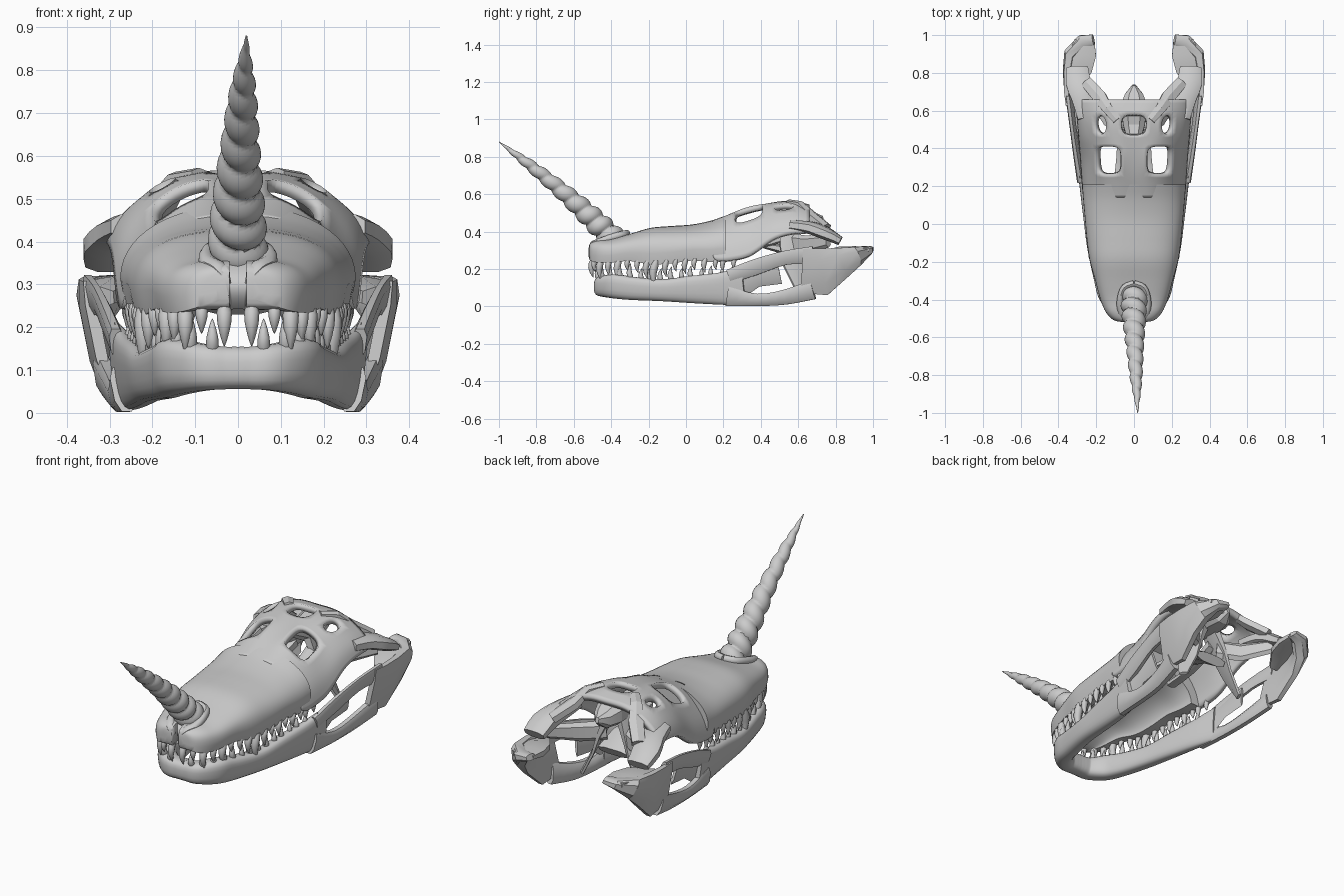
import bpy, bmesh, math
from mathutils import Vector

old = bpy.data.objects.get("Cube")
if old:
    bpy.data.objects.remove(old)

bone = bpy.data.materials.new("bone_grey")
bone.use_nodes = True
GREY = (0.6, 0.6, 0.6, 1)
bone.diffuse_color = GREY
bone.node_tree.nodes["Principled BSDF"].inputs["Base Color"].default_value = GREY


def finish(name, bm, angle=40, mirror=False, mods=()):
    bmesh.ops.recalc_face_normals(bm, faces=bm.faces)
    me = bpy.data.meshes.new(name)
    bm.to_mesh(me)
    bm.free()
    ob = bpy.data.objects.new(name, me)
    bpy.context.collection.objects.link(ob)
    me.materials.append(bone)
    if mirror:
        ob.modifiers.new("Mirror", 'MIRROR')
    for kind, settings in mods:
        m = ob.modifiers.new(kind.title(), kind)
        for key, value in settings.items():
            setattr(m, key, value)
    bpy.ops.object.select_all(action='DESELECT')
    ob.select_set(True)
    bpy.context.view_layer.objects.active = ob
    bpy.ops.object.shade_smooth_by_angle(angle=math.radians(angle))
    return ob


def spline(pts, steps):
    """Smooth curve through tuples of any length."""
    v = [Vector(p) for p in pts]
    v = [2 * v[0] - v[1]] + v + [2 * v[-1] - v[-2]]
    out = []
    for i in range(1, len(v) - 2):
        a, b, c, d = v[i - 1:i + 3]
        for k in range(steps):
            t = k / steps
            out.append(b + (c - a) * t / 2 + (a - 2.5 * b + 2 * c - d / 2) * t * t
                       + (1.5 * b - a / 2 - 1.5 * c + d / 2) * t ** 3)
    return out + [v[-2]]


def loft(bm, rings):
    """Skin closed rings of points and cap both ends."""
    rows = [[bm.verts.new(p) for p in r] for r in rings]
    n = len(rows[0])
    for r, s in zip(rows, rows[1:]):
        for i in range(n):
            bm.faces.new((r[i], r[(i + 1) % n], s[(i + 1) % n], s[i]))
    bm.faces.new(rows[0])
    bm.faces.new(rows[-1])


def power(v, e):
    return math.copysign(abs(v) ** e, v)


def strut(name, pts, sides=10, steps=3, lean=0, square=0.75, mirror=True, angle=40):
    """Bone bar through points of (x, y, z, width, height)."""
    path = spline(pts, steps)
    rings = []
    for i, p in enumerate(path):
        q, r = path[max(i - 1, 0)], path[min(i + 1, len(path) - 1)]
        d = Vector(r[:3]) - Vector(q[:3])
        side = d.cross(Vector((0, 0, 1))).normalized()
        up = side.cross(d).normalized()
        ring = []
        for k in range(sides):
            a = math.tau * (k + 0.5) / sides
            c = Vector(p[:3]) + side * power(math.cos(a), square) * p[3] / 2
            c += up * power(math.sin(a), square) * p[4] / 2
            c.x += lean * (c.z - p[2])
            ring.append(c)
        rings.append(ring)
    bm = bmesh.new()
    loft(bm, rings)
    return finish(name, bm, angle, mirror)


# Snout: arched shell with a hollow palate (y, half width, top, lip, palate depth)
snout_stations = [
    (-.52, .05, .315, .265, .0), (-.51, .105, .34, .245, .0), (-.47, .147, .355, .235, .005),
    (-.40, .178, .362, .235, .03), (-.30, .205, .388, .243, .06), (-.19, .235, .42, .225, .09),
    (-.08, .25, .43, .23, .10), (.03, .26, .438, .245, .10), (.13, .269, .458, .238, .12),
    (.21, .275, .485, .24, .14)]
rings = []
N = 26
for y, hw, top, lip, depth in spline(snout_stations, 4):
    mid = lip + (top - lip) * 0.3
    # The muzzle is boxy and the cheeks grow rounder toward the back
    box = max(.62, min(.95, .85 + y * .5))
    ring = [Vector((hw * .95, y, lip))]
    for k in range(N + 1):
        a = math.pi * k / N
        ring.append(Vector((hw * power(math.cos(a), box), y,
                            mid + (top - mid) * power(math.sin(a), box))))
    ring.append(Vector((-hw * .95, y, lip)))
    for k in range(N + 1):
        a = math.pi * (1 - k / N)
        ring.append(Vector((hw * .72 * math.cos(a), y, lip + .002 + depth * math.sin(a))))
    rings.append(ring)
bm = bmesh.new()
loft(bm, rings)
snout = finish("snout", bm, 50)

# Nostril slit between the two front lobes
bm = bmesh.new()
bmesh.ops.create_cube(bm, size=1)
for v in bm.verts:
    v.co = Vector((v.co.x * .04, v.co.y * .1 - .52, v.co.z * .3 + .35))
cutter = finish("nostril_cutter", bm)
cutter.hide_render = True
cutter.hide_set(True)
cut = snout.modifiers.new("Nostril", 'BOOLEAN')
cut.object = cutter
cut.solver = 'EXACT'

# Rounded lips beside the nostril
strut("nostril_rim", [(.03, -.50, .30, .03, .03), (.04, -.495, .335, .045, .03),
                      (.07, -.45, .352, .04, .035), (.072, -.39, .37, .035, .04),
                      (.05, -.335, .385, .035, .04), (.0, -.315, .39, .035, .04)], square=1)

# Skull roof: half grid with eye and temple openings (y, half width, top, lower edge)
rows = [(.14, .27, .462, .245), (.20, .276, .484, .242), (.26, .28, .51, .25),
        (.34, .285, .535, .265), (.41, .29, .55, .325), (.47, .295, .56, .37),
        (.58, .305, .568, .40), (.66, .31, .548, .39)]
columns = [(0, .03), (.24, .0), (.48, .08), (.70, .28), (.94, .64), (1, 1)]
holes = {(2, 1), (2, 2), (3, 1), (3, 2), (5, 2), (5, 0)}
bm = bmesh.new()
grid = [[bm.verts.new((u * hw, y, top + (low - top) * v)) for u, v in columns]
        for y, hw, top, low in rows]
for i in range(len(rows) - 1):
    for j in range(len(columns) - 1):
        if (i, j) not in holes:
            bm.faces.new((grid[i][j], grid[i][j + 1], grid[i + 1][j + 1], grid[i + 1][j]))
# The shell rounds off, then thickens inward
finish("skull_roof", bm, 50, True, [("SUBSURF", {"levels": 2, "render_levels": 2}),
                                    ("SOLIDIFY", {"thickness": .03, "offset": -1})])

# Rear skull wings, brow crests and inner bones
strut("rear_wing", [(.25, .56, .435, .10, .06), (.27, .67, .42, .13, .07),
                    (.295, .75, .39, .14, .07), (.30, .825, .35, .12, .05)],
      sides=8, steps=2, angle=30)
strut("roof_crest", [(.09, .55, .555, .05, .035), (.14, .61, .545, .06, .04),
                     (.18, .67, .485, .08, .05), (.25, .75, .42, .07, .05)], sides=6, steps=1, angle=25)
strut("braincase", [(0, .42, .50, .06, .06), (0, .52, .46, .12, .10), (0, .63, .47, .15, .12),
                    (0, .69, .46, .10, .09), (0, .735, .47, .02, .03)],
      sides=8, steps=1, mirror=False, angle=20)
strut("palate_bar", [(.09, .18, .32, .05, .03), (.07, .36, .32, .05, .03), (.06, .54, .38, .06, .06)],
      sides=6, steps=2)
strut("palate_plate", [(0, .40, .33, .10, .03), (0, .50, .31, .14, .05), (0, .60, .25, .18, .05)],
      sides=8, steps=1, mirror=False, angle=20)
strut("throat_wing", [(.04, .55, .44, .12, .06), (.09, .56, .32, .13, .03),
                      (.13, .57, .22, .12, .02), (.18, .60, .10, .05, .02)], sides=6, steps=1, angle=20)
strut("jaw_hinge_bone", [(.06, .57, .34, .05, .10), (.16, .64, .33, .03, .10),
                         (.27, .76, .35, .04, .07)], sides=6, steps=1, angle=20)

# Lower jaw: body sweeps from the chin back along each side
strut("lower_jaw", [(-.02, -.447, .105, .09, .10), (.025, -.447, .105, .09, .10),
                    (.08, -.44, .107, .095, .11), (.138, -.38, .108, .095, .13),
                    (.168, -.29, .097, .085, .125), (.205, -.13, .087, .08, .118),
                    (.228, .03, .091, .075, .147), (.25, .18, .095, .065, .172),
                    (.275, .31, .107, .045, .21)],
      sides=20, steps=5, lean=.12, square=.7, angle=50)
strut("jaw_upper_bar", [(.28, .23, .16, .04, .08), (.302, .37, .21, .035, .09),
                        (.325, .53, .26, .03, .08), (.342, .68, .275, .035, .10)],
      sides=8, steps=3, lean=.2)
strut("jaw_lower_bar", [(.27, .22, .055, .05, .11), (.277, .38, .035, .05, .07),
                        (.288, .53, .05, .05, .085), (.312, .68, .09, .05, .11)],
      sides=8, steps=3, lean=.2)
strut("jaw_inner_wall", [(.272, .27, .125, .02, .18), (.277, .38, .16, .015, .11),
                         (.285, .50, .185, .015, .13)], sides=6, steps=1, lean=.2)
strut("jaw_rear", [(.33, .62, .19, .03, .25), (.335, .73, .185, .05, .27),
                   (.34, .83, .235, .06, .18), (.325, .91, .27, .08, .11),
                   (.27, .965, .30, .08, .05), (.215, .975, .31, .06, .03)],
      sides=8, steps=1, lean=.2, angle=30)
strut("jaw_socket", [(.32, .72, .27, .07, .05), (.285, .82, .295, .14, .05),
                     (.272, .90, .30, .16, .045), (.262, .97, .305, .12, .03)],
      sides=6, steps=1, angle=30)


def tooth_row(name, path, sizes, girth, down):
    """Curved cones spaced along a half path, mirrored, one per length."""
    curve = spline(path, 14)
    dist = [0]
    for p, q in zip(curve, curve[1:]):
        dist.append(dist[-1] + (q - p).length)
    bm = bmesh.new()
    for n, length in enumerate(sizes):
        want = dist[-1] * n / (len(sizes) - 1)
        i = min(range(len(dist)), key=lambda k: abs(dist[k] - want))
        radius = .008 + length * girth
        rings = []
        for t, w in ((0, .75), (.2, 1), (.45, .9), (.7, .6), (.9, .27), (1, .04)):
            c = curve[i] + Vector((0, -.12 * length * math.sin(t * 3), down * length * t))
            rings.append([c + Vector((math.cos(a), math.sin(a), 0)) * radius * w
                          for a in (math.tau * k / 8 for k in range(8))])
        loft(bm, rings)
    finish(name, bm, 60, True)


tooth_row("upper_teeth", [(.032, -.495, .255), (.085, -.485, .255), (.132, -.44, .25), (.163, -.37, .25),
                          (.19, -.27, .255), (.222, -.15, .245), (.24, 0, .255), (.258, .26, .255)],
          [.10, .07, .11, .085, .11, .065, .075, .10, .145, .09, .065, .08, .06, .075, .06, .07, .055],
          .10, -1)
tooth_row("lower_teeth", [(.06, -.465, .14), (.115, -.44, .14), (.16, -.36, .145), (.182, -.27, .14),
                          (.21, -.13, .125), (.232, .03, .145), (.252, .2, .16)],
          [.08, .095, .075, .11, .09, .07, .09, .08, .085, .07, .075, .06, .065, .055],
          .09, 1)

# Spiral horn: one helical groove winding up a tapering, slightly bent axis
axis = spline([(0, -.375, .345, .072), (.0, -.50, .47, .063), (.005, -.66, .615, .047),
               (.012, -.84, .76, .03), (.02, -1, .88, .002)], 30)
lean_dir = Vector((0, .64, .77))
rings = []
for i, p in enumerate(axis):
    t = i / (len(axis) - 1)
    ring = []
    for k in range(24):
        a = math.tau * k / 24
        bulge = .72 + .31 * abs(math.sin(a / 2 + math.pi * 10 * t ** 1.1)) ** .7
        ring.append(Vector(p[:3]) + (Vector((1, 0, 0)) * math.cos(a) + lean_dir * math.sin(a)) * p[3] * bulge)
    rings.append(ring)
bm = bmesh.new()
loft(bm, rings)
finish("spiral_horn", bm, 60)
